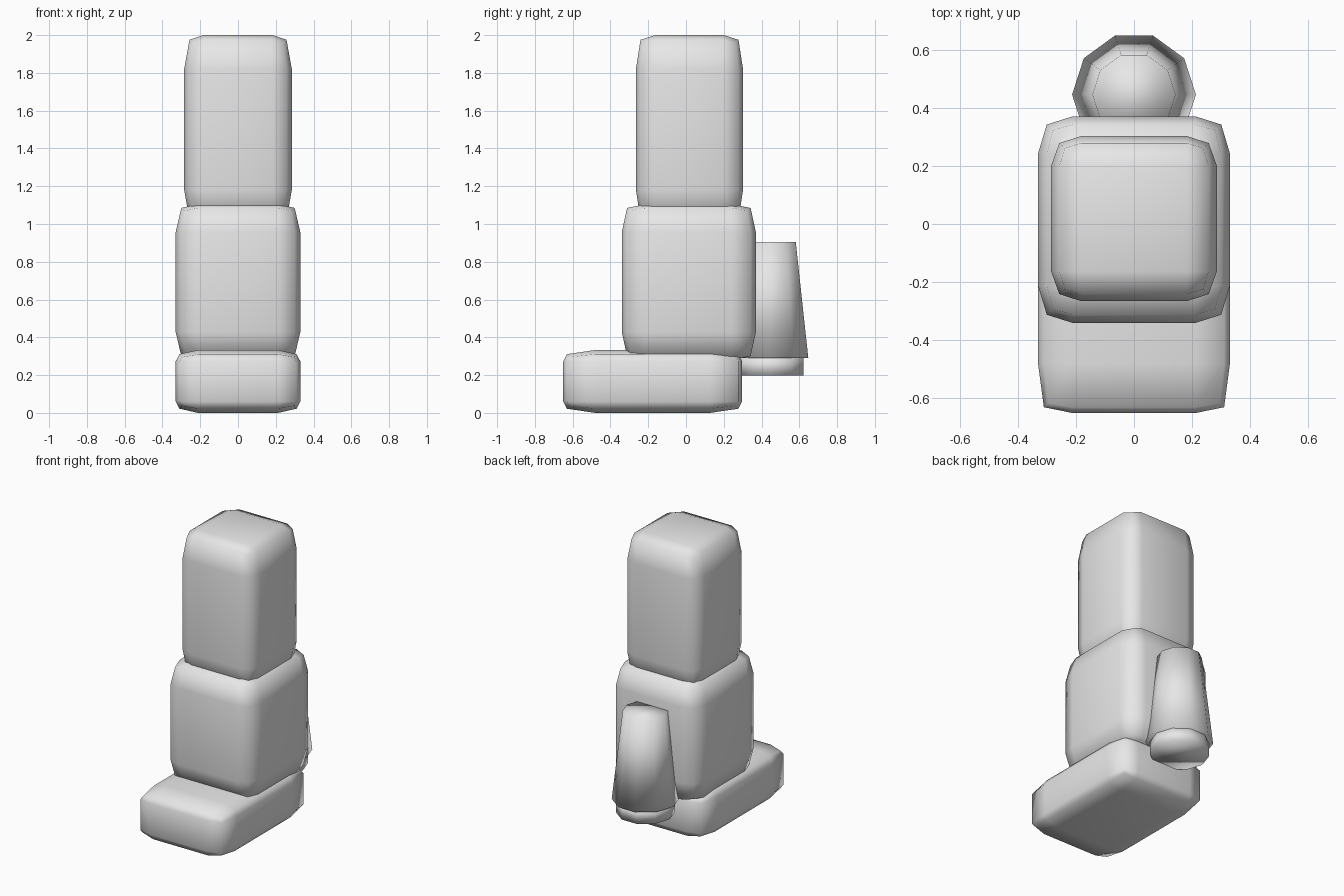
import bpy
import bmesh
from mathutils import Vector

if "Cube" in bpy.data.objects:
    bpy.data.objects.remove(bpy.data.objects["Cube"], do_unlink=True)

# Single plain grey
grey = bpy.data.materials.new("plain_grey")
grey.use_nodes = True
grey.diffuse_color = (0.8, 0.8, 0.8, 1)
grey.node_tree.nodes["Principled BSDF"].inputs["Base Color"].default_value = (0.8, 0.8, 0.8, 1)


def finish(bm, name):
    """Turn a bmesh into a smooth-shaded grey object."""
    bmesh.ops.recalc_face_normals(bm, faces=bm.faces[:])
    for face in bm.faces:
        face.smooth = True
    mesh = bpy.data.meshes.new(name)
    bm.to_mesh(mesh)
    bm.free()
    mesh.materials.append(grey)
    obj = bpy.data.objects.new(name, mesh)
    bpy.context.collection.objects.link(obj)
    return obj


def soft_block(name, low, high, inset):
    """Box of three by three panels per side, with edges and corners pulled in."""
    low, high = Vector(low), Vector(high)
    centre, half = (low + high) / 2, (high - low) / 2
    bm = bmesh.new()
    bmesh.ops.create_cube(bm, size=2)
    bmesh.ops.subdivide_edges(bm, edges=bm.edges[:], cuts=2, use_grid_fill=True)
    for v in bm.verts:
        outer = [abs(c) > 0.9 for c in v.co]
        pull = {1: 0, 2: 1, 3: 1.7}[sum(outer)]
        for i in range(3):
            side = 1 if v.co[i] > 0 else -1
            reach = half[i] - inset[i] * pull if outer[i] else half[i] * 0.64
            v.co[i] = centre[i] + side * reach
    return finish(bm, name)


def ten_sided(name, y, bottom, top, radius_bottom, radius_top):
    """Upright ten-sided drum or tapered drum."""
    bm = bmesh.new()
    bmesh.ops.create_cone(bm, cap_ends=True, segments=10, radius1=radius_bottom,
                          radius2=radius_top, depth=top - bottom)
    # Put a vertex on the x axis so that flats face front and back
    for v in bm.verts:
        v.co = Vector((v.co.y, v.co.x, v.co.z)) if y is None else v.co
    if not any(abs(v.co.y) < 0.001 and v.co.x > 0 for v in bm.verts):
        for v in bm.verts:
            v.co.x, v.co.y = v.co.y, v.co.x
    bmesh.ops.translate(bm, verts=bm.verts[:], vec=(0, y, (bottom + top) / 2))
    return finish(bm, name)


# Stacked blocks
soft_block("foot_block", (-0.33, -0.65, 0.0), (0.33, 0.297, 0.333), (0.02, 0.02, 0.022))
soft_block("middle_block", (-0.33, -0.34, 0.28), (0.33, 0.37, 1.105), (0.03, 0.028, 0.02))
soft_block("upper_block", (-0.285, -0.265, 1.0), (0.285, 0.302, 2.0), (0.028, 0.024, 0.025))

# Tapered drum at the back, with a short cap under it
ten_sided("back_drum", 0.445, 0.29, 0.905, 0.213, 0.143)
ten_sided("back_drum_base", 0.445, 0.197, 0.30, 0.187, 0.187)
